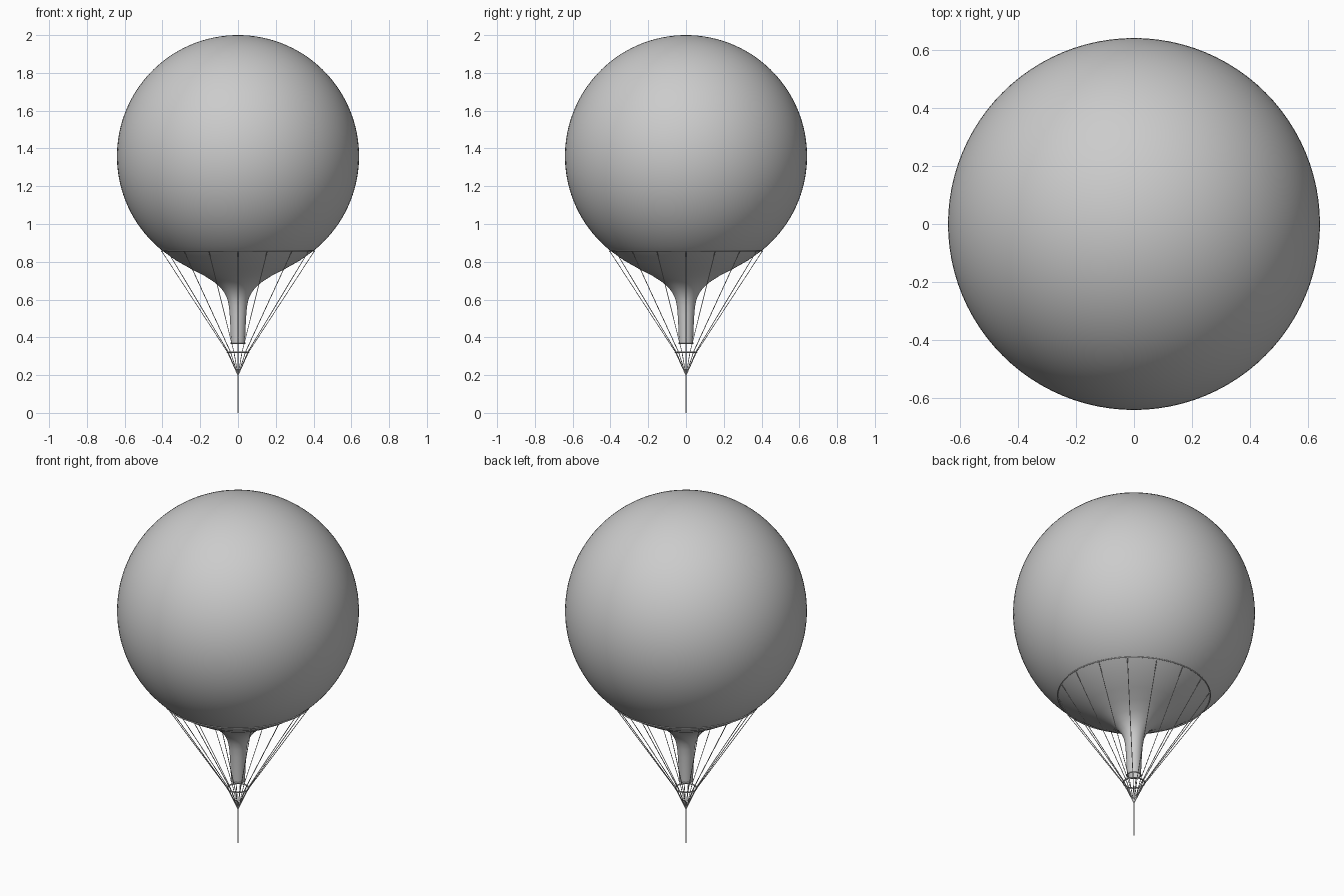
import bpy
import bmesh
from math import sin, cos, pi, radians

if "Cube" in bpy.data.objects:
    bpy.data.objects.remove(bpy.data.objects["Cube"])

ROPES = 16


def lathe(name, profile, segments):
    """Spin an (r, z) profile around the z axis."""
    bm = bmesh.new()
    verts = [bm.verts.new((r, 0, z)) for r, z in profile]
    edges = [bm.edges.new(pair) for pair in zip(verts, verts[1:])]
    bmesh.ops.spin(bm, geom=verts + edges, cent=(0, 0, 0), axis=(0, 0, 1),
                   angle=2 * pi, steps=segments, use_duplicate=False)
    bmesh.ops.remove_doubles(bm, verts=bm.verts, dist=1e-5)
    bmesh.ops.recalc_face_normals(bm, faces=bm.faces)
    mesh = bpy.data.meshes.new(name)
    bm.to_mesh(mesh)
    bm.free()
    obj = bpy.data.objects.new(name, mesh)
    bpy.context.collection.objects.link(obj)
    smooth(obj)
    return obj


def smooth(obj):
    bpy.ops.object.select_all(action='DESELECT')
    obj.select_set(True)
    bpy.context.view_layer.objects.active = obj
    bpy.ops.object.shade_smooth_by_angle(angle=radians(40))


def ropes(name, paths, radius):
    """One curve object holding a round cord along every path."""
    curve = bpy.data.curves.new(name, 'CURVE')
    curve.dimensions = '3D'
    curve.bevel_depth = radius
    curve.bevel_resolution = 1
    curve.use_fill_caps = True
    for path in paths:
        spline = curve.splines.new('POLY')
        spline.points.add(len(path) - 1)
        for point, co in zip(spline.points, path):
            point.co = (*co, 1)
    obj = bpy.data.objects.new(name, curve)
    bpy.context.collection.objects.link(obj)
    return obj


def ring(name, radius, thickness, z):
    bpy.ops.mesh.primitive_torus_add(major_radius=radius, minor_radius=thickness,
                                     major_segments=96, minor_segments=8,
                                     location=(0, 0, z))
    obj = bpy.context.object
    obj.name = name
    smooth(obj)
    return obj


# Envelope: sphere down to the rigging belt, then a flared neck
R, CZ = 0.641, 1.359
end = radians(141)
sphere = [(R * sin(end * i / 48), CZ + R * cos(end * i / 48)) for i in range(49)]
neck = [(0.33, 0.808), (0.25, 0.763), (0.18, 0.727), (0.125, 0.692), (0.092, 0.663),
        (0.07, 0.633), (0.056, 0.602), (0.048, 0.565), (0.044, 0.52),
        (0.040, 0.45), (0.037, 0.37)]
lathe("envelope", sphere + neck, 96)

# Rings: belt, neck hem and load ring
ring("rigging_belt", 0.405, 0.003, 0.858)
ring("neck_hem", 0.036, 0.004, 0.369)
ring("load_ring", 0.056, 0.004, 0.322)

# Suspension lines from belt through the load ring to the knot
lines = []
for i in range(ROPES):
    a = 2 * pi * i / ROPES
    lines.append([(r * cos(a), r * sin(a), z)
                  for r, z in ((0.405, 0.858), (0.056, 0.322), (0.001, 0.2))])
ropes("suspension_lines", lines, 0.002)

# Single tether hanging from the knot
ropes("tether", [[(0, 0, 0.205), (0, 0, 0)]], 0.003)
